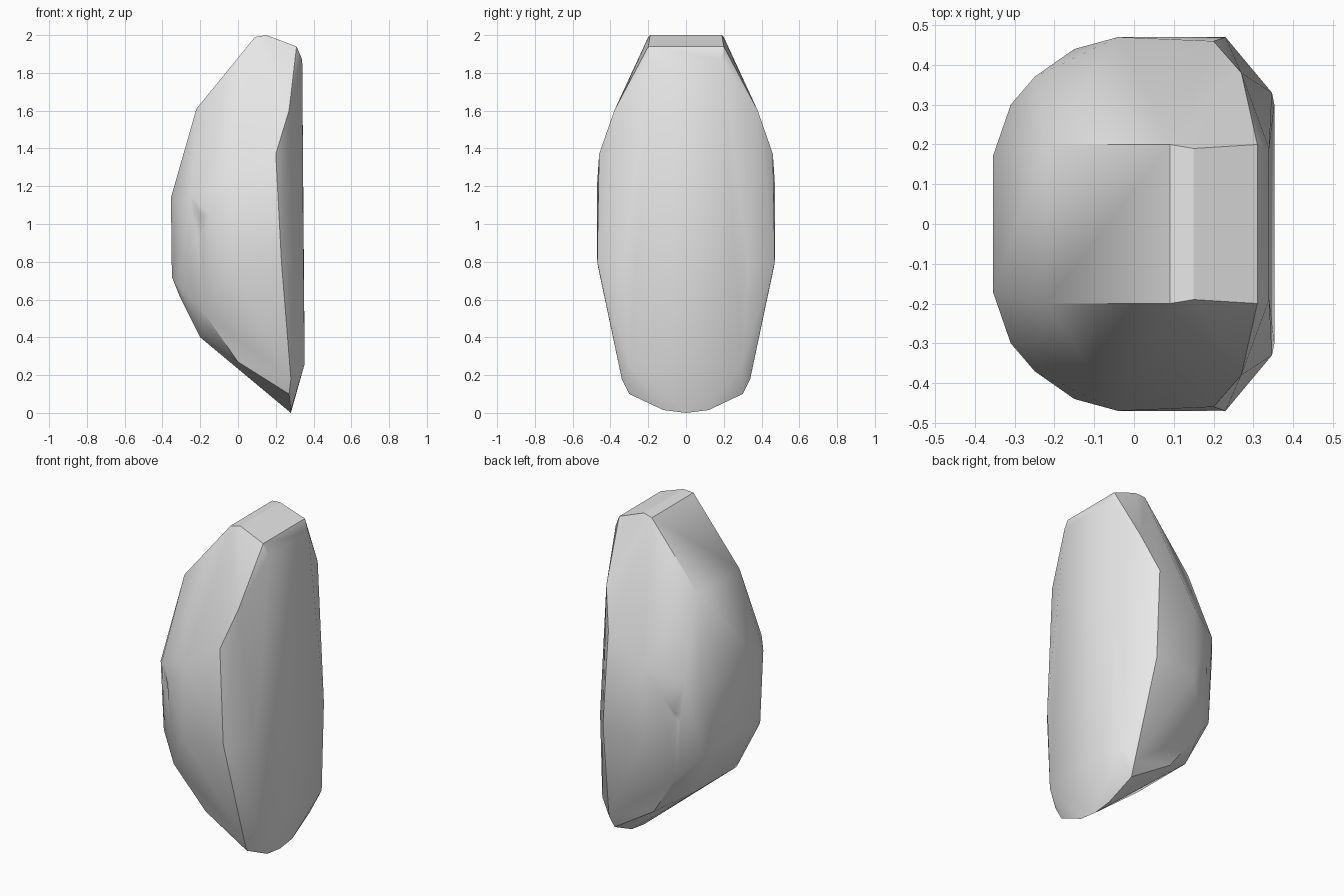
import bpy
import bmesh
import math
from mathutils import Vector

# Remove the default cube only
default_cube = bpy.data.objects.get("Cube")
if default_cube:
    bpy.data.objects.remove(default_cube, do_unlink=True)


def make_material(name, value):
    material = bpy.data.materials.new(name)
    material.use_nodes = True
    colour = (value, value, value, 1.0)
    material.diffuse_color = colour
    shader = material.node_tree.nodes["Principled BSDF"]
    shader.inputs["Base Color"].default_value = colour
    shader.inputs["Roughness"].default_value = 0.8
    return material


def hull_object(name, points):
    """Wrap the given points in a closed faceted stone skin."""
    builder = bmesh.new()
    for point in points:
        builder.verts.new(point)
    result = bmesh.ops.convex_hull(builder, input=list(builder.verts))
    loose = [item for item in result["geom_interior"]
             if isinstance(item, bmesh.types.BMVert) and not item.link_faces]
    bmesh.ops.delete(builder, geom=loose, context="VERTS")
    bmesh.ops.recalc_face_normals(builder, faces=list(builder.faces))
    mesh = bpy.data.meshes.new(name)
    builder.to_mesh(mesh)
    builder.free()
    created = bpy.data.objects.new(name, mesh)
    bpy.context.collection.objects.link(created)
    return created


def both_ends(points):
    """Repeat points on the front and the back."""
    return [Vector((x, side * y, z)) for x, y, z in points for side in (-1, 1)]


def carve(target, name, centre, radii, turn):
    """Chip a shallow hollow out of the stone."""
    bpy.ops.mesh.primitive_ico_sphere_add(
        subdivisions=2, radius=1, location=centre, rotation=(0, 0, turn))
    cutter = bpy.context.object
    cutter.name = name
    cutter.scale = radii
    cutter.hide_render = True
    chip = target.modifiers.new(name, "BOOLEAN")
    chip.operation = "DIFFERENCE"
    chip.solver = "EXACT"
    chip.object = cutter
    bpy.ops.object.select_all(action="DESELECT")
    target.select_set(True)
    bpy.context.view_layer.objects.active = target
    bpy.ops.object.modifier_apply(modifier=chip.name)
    bpy.data.objects.remove(cutter, do_unlink=True)


# Narrow crown and its sloping plane
crown = [
    (0.15, 0.19, 2.0), (0.09, 0.2, 1.99), (0.31, 0.2, 1.94),
    (0.34, 0.19, 1.87), (-0.22, 0.2, 1.61), (0.27, 0.38, 1.6),
]

# Broad middle with bevelled corners
middle = [
    (0.2, 0.46, 1.37), (0.23, 0.47, 0.8), (-0.04, 0.47, 1.22),
    (-0.04, 0.465, 0.77), (-0.15, 0.44, 1.05), (-0.25, 0.37, 1.15),
    (-0.31, 0.3, 1.1), (-0.355, 0.17, 1.14), (-0.35, 0.18, 0.72),
    (-0.31, 0.27, 0.67), (0.347, 0.33, 0.78),
]

# Undercut foot, sloping down to the flat side
foot = [
    (-0.31, 0.17, 0.62), (-0.2, 0.2, 0.4), (-0.18, 0.36, 0.53),
    (0.0, 0.31, 0.27), (0.28, 0.34, 0.18), (0.27, 0.3, 0.1),
    (0.353, 0.3, 0.26), (0.28, 0.12, 0.015),
]

rock = hull_object("rock", both_ends(crown + middle + foot) + [Vector((0.28, 0, 0))])

# Worn hollows on the rounded corners
carve(rock, "front_chip", (-0.235, -0.41, 0.93), (0.06, 0.045, 0.2), -math.pi / 5)
carve(rock, "back_chip", (-0.235, 0.41, 0.9), (0.07, 0.045, 0.13), math.pi / 5)

rock.data.materials.clear()
rock.data.materials.append(make_material("stone_grey", 0.8))
for face in rock.data.polygons:
    face.material_index = 0

bpy.ops.object.select_all(action="DESELECT")
rock.select_set(True)
bpy.context.view_layer.objects.active = rock
bpy.ops.object.shade_smooth_by_angle(angle=math.radians(30))
